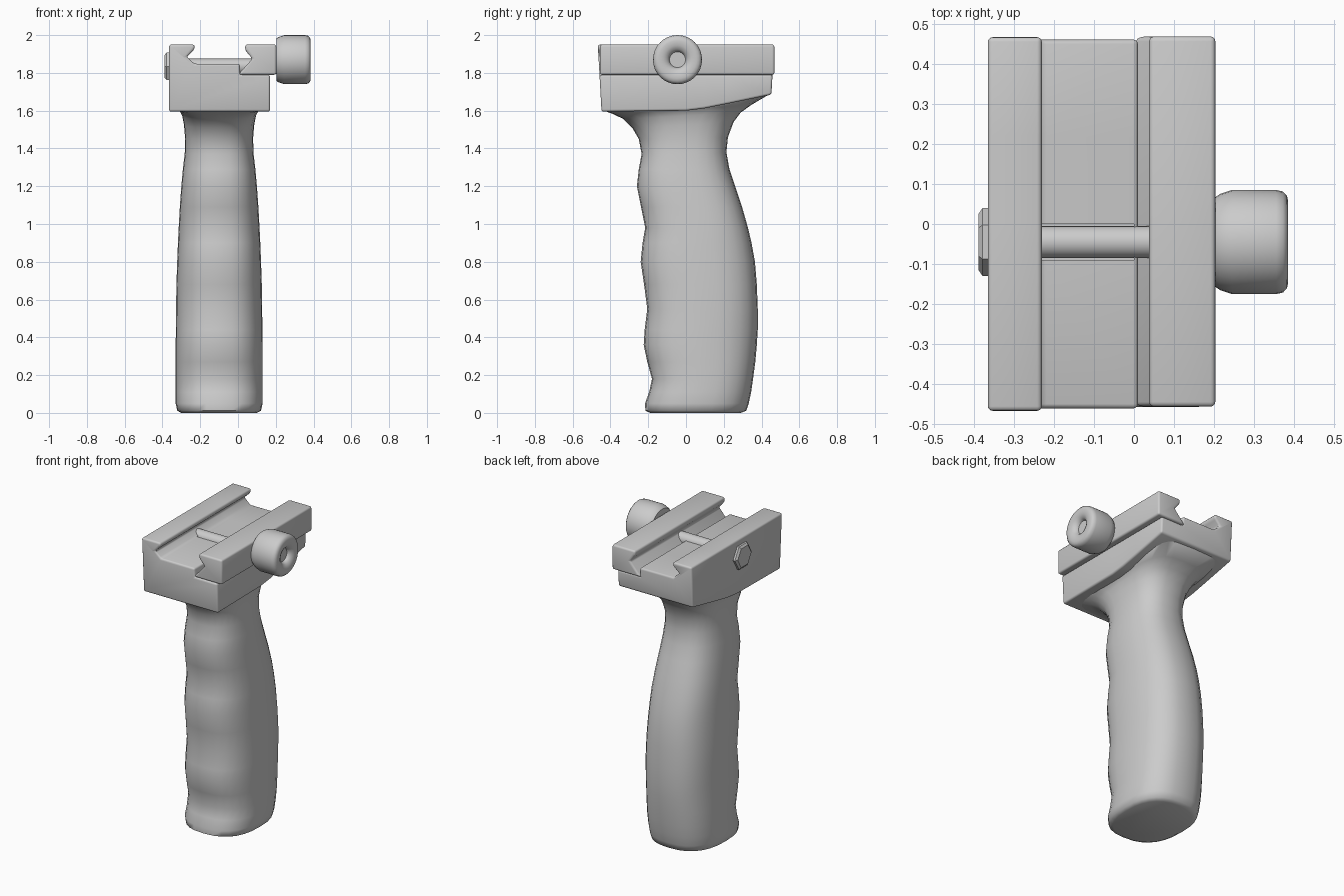
import bpy, bmesh, math

if "Cube" in bpy.data.objects:
    bpy.data.objects.remove(bpy.data.objects["Cube"])


def loft(name, rings, bevel=0.0, cutter=None, angle=35):
    """Skin a list of equal-length closed rings, cap both ends and finish the shading."""
    bm = bmesh.new()
    loops = [[bm.verts.new(p) for p in ring] for ring in rings]
    n = len(loops[0])
    for a, b in zip(loops, loops[1:]):
        for i in range(n):
            j = (i + 1) % n
            bm.faces.new((a[i], a[j], b[j], b[i]))
    bm.faces.new(loops[0])
    bm.faces.new(loops[-1])
    bmesh.ops.recalc_face_normals(bm, faces=bm.faces)
    mesh = bpy.data.meshes.new(name)
    bm.to_mesh(mesh)
    bm.free()
    obj = bpy.data.objects.new(name, mesh)
    bpy.context.collection.objects.link(obj)
    if bevel:
        m = obj.modifiers.new("bevel", 'BEVEL')
        m.width, m.segments, m.limit_method = bevel, 3, 'ANGLE'
        m.angle_limit = math.radians(30)
    if cutter:
        m = obj.modifiers.new("slot", 'BOOLEAN')
        m.operation, m.object, m.solver = 'DIFFERENCE', cutter, 'EXACT'
    bpy.ops.object.select_all(action='DESELECT')
    obj.select_set(True)
    bpy.context.view_layer.objects.active = obj
    if bevel or cutter:
        bpy.ops.object.convert(target='MESH')
    bpy.ops.object.shade_smooth_by_angle(angle=math.radians(angle))
    return bpy.context.view_layer.objects.active


def lathe_x(name, profile, cy, cz, sides, angle=35):
    """Turn an (x, radius) profile about an axis parallel to x."""
    turn = [2 * math.pi * i / sides for i in range(sides)]
    return loft(name, [[(x, cy + r * math.cos(t), cz + r * math.sin(t)) for t in turn]
                       for x, r in profile], angle=angle)


def oval(x0, x1, yf, yb, zf, zb, power, sides=28):
    """Rounded ring, tilted from height zf at the front to zb at the back."""
    ring = []
    for i in range(sides):
        t = 2 * math.pi * i / sides
        c, s = math.cos(t), math.sin(t)
        u = math.copysign(abs(c) ** (2 / power), c)
        v = math.copysign(abs(s) ** (2 / power), s)
        k = (v + 1) / 2
        ring.append(((x0 + x1) / 2 + u * (x1 - x0) / 2, yf + k * (yb - yf), zf + k * (zb - zf)))
    return ring


# Handle: half width, front y, back y, front z, back z, squareness
stations = [
    (.20, -.19, .29, 0, 0, 2.5), (.222, -.215, .32, .012, .012, 2.5),
    (.23, -.217, .332, .05, .05, 2.5), (.23, -.195, .345, .11, .11, 2.5),
    (.23, -.18, .355, .18, .18, 2.5), (.23, -.205, .367, .27, .27, 2.5),
    (.23, -.224, .375, .36, .36, 2.5), (.229, -.219, .38, .44, .44, 2.5),
    (.228, -.205, .38, .55, .55, 2.5), (.226, -.222, .375, .68, .68, 2.5),
    (.222, -.24, .365, .80, .80, 2.5), (.218, -.230, .347, .90, .90, 2.5),
    (.214, -.216, .328, .98, .98, 2.5), (.208, -.238, .297, 1.09, 1.09, 2.5),
    (.20, -.26, .26, 1.20, 1.20, 2.5), (.192, -.25, .23, 1.29, 1.29, 2.5),
    (.182, -.235, .214, 1.37, 1.38, 2.5), (.18, -.25, .222, 1.45, 1.46, 2.5),
    (.186, -.285, .252, 1.51, 1.54, 2.6), (.195, -.33, .29, 1.555, 1.59, 2.9),
    (.21, -.385, .345, 1.582, 1.63, 3.4), (.25, -.435, .43, 1.60, 1.68, 5),
    (.25, -.435, .43, 1.64, 1.72, 5),
]
loft("handle", [oval(-.10 - w, -.10 + w, yf, yb, zf, zb, p)
                for w, yf, yb, zf, zb, p in stations], angle=60)

# Slot cutter for the clamp bolt
bpy.ops.mesh.primitive_cube_add(size=1, location=(-.115, -.045, 1.84))
slot = bpy.context.object
slot.name = "bolt_slot_cutter"
slot.scale = (.23, .09, .1)
slot.hide_render = True


# Mount body with the fixed left jaw; underside rises towards the back
def mount_section(y, b):
    prof = [(-.365, b), (-.365, 1.95), (-.23, 1.95), (-.23, 1.925), (-.272, 1.885),
            (-.23, 1.848), (.01, 1.848), (.01, 1.79), (.17, 1.79), (.17, b)]
    return [(x, y * (1 - .12 * (1.95 - z)), z) for x, z in prof]


loft("mount_body", [mount_section(y, b) for y, b in
                    [(-.467, 1.595), (.0, 1.60), (.1, 1.612), (.22, 1.635), (.467, 1.685)]],
     bevel=.012, cutter=slot)
bpy.data.objects.remove(slot)

# Movable right jaw
jaw = [(.0, 1.79), (.076, 1.875), (.038, 1.92), (.038, 1.95), (.203, 1.95), (.203, 1.79)]
loft("clamp_jaw", [[(x, y, z) for x, z in jaw] for y in (-.456, .468)], bevel=.012)

# Clamp bolt, its six-sided head and the thumb knob
lathe_x("clamp_bolt", [(-.37, .04), (.22, .04)], -.045, 1.835, 24)
lathe_x("bolt_head", [(-.36, .085), (-.378, .085), (-.388, .07)], -.045, 1.835, 6, 20)
lathe_x("thumb_knob", [(.203, .09), (.203, .112), (.215, .12), (.245, .13), (.355, .13),
                       (.372, .126), (.382, .115), (.385, .10), (.384, .075), (.374, .055),
                       (.362, .045), (.352, .042)], -.045, 1.87, 32, 50)
